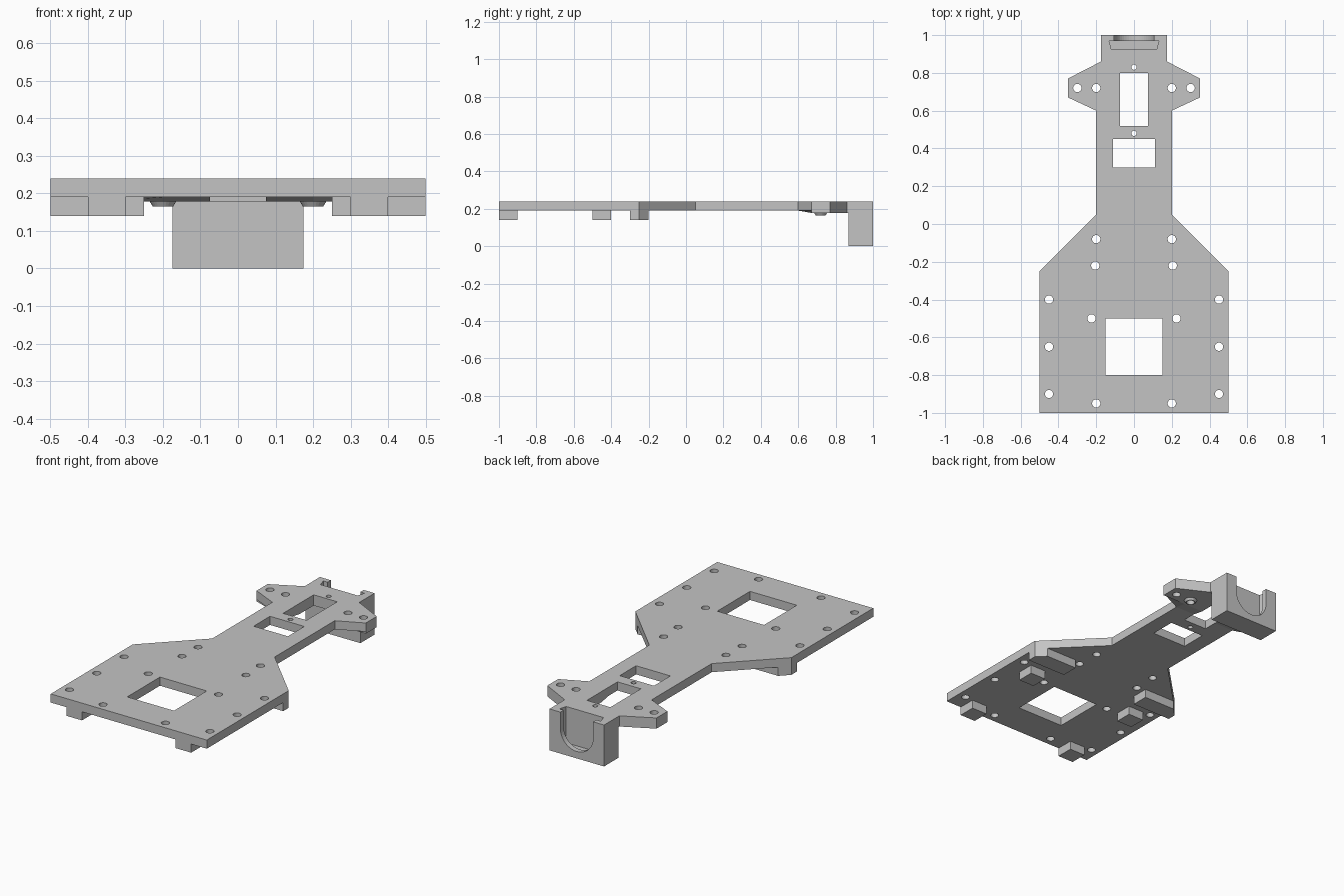
import bpy, bmesh, math

old = bpy.data.objects.get("Cube")
if old:
    bpy.data.objects.remove(old, do_unlink=True)

grey = bpy.data.materials.new("plain grey")
grey.use_nodes = True
colour = (0.55, 0.55, 0.55, 1)
grey.diffuse_color = colour
grey.node_tree.nodes["Principled BSDF"].inputs["Base Color"].default_value = colour

BASE, TOP, PAD, FOOT = 0.19, 0.24, 0.178, 0.14


def loft(bm, low, high, z0, z1):
    """Closed solid between two matching outlines."""
    a = [bm.verts.new((x, y, z0)) for x, y in low]
    b = [bm.verts.new((x, y, z1)) for x, y in high]
    bm.faces.new(a[::-1])
    bm.faces.new(b)
    for i in range(len(a)):
        j = (i + 1) % len(a)
        bm.faces.new((a[i], a[j], b[j], b[i]))


def prism(bm, outline, z0, z1):
    loft(bm, outline, outline, z0, z1)


def rect(x0, x1, y0, y1):
    return [(x0, y0), (x1, y0), (x1, y1), (x0, y1)]


def circle(x, y, r, n=24):
    return [(x + r * math.cos(math.tau * i / n), y + r * math.sin(math.tau * i / n))
            for i in range(n)]


def mirrored(half):
    """Right-hand outline from front to back, closed by its mirror image."""
    return half + [(-x, y) for x, y in reversed(half)]


def finish(name, bm):
    bmesh.ops.recalc_face_normals(bm, faces=bm.faces)
    mesh = bpy.data.meshes.new(name)
    bm.to_mesh(mesh)
    bm.free()
    mesh.materials.append(grey)
    obj = bpy.data.objects.new(name, mesh)
    bpy.context.collection.objects.link(obj)
    return obj


def cut(obj, *cutters):
    for c in cutters:
        mod = obj.modifiers.new("cut", "BOOLEAN")
        mod.operation = "DIFFERENCE"
        mod.solver = "EXACT"
        mod.object = c
    graph = bpy.context.evaluated_depsgraph_get()
    mesh = bpy.data.meshes.new_from_object(obj.evaluated_get(graph))
    obj.modifiers.clear()
    obj.data = mesh


# Windows and screw holes
bm = bmesh.new()
for w in ((0.15, -0.8, -0.5), (0.11, 0.3, 0.45), (0.075, 0.52, 0.8)):
    prism(bm, rect(-w[0], w[0], w[1], w[2]), 0.1, 0.3)
for x, y in ((0.2, -0.08), (0.205, -0.22), (0.45, -0.4), (0.225, -0.5), (0.45, -0.65),
             (0.45, -0.9), (0.2, -0.95), (0.2, 0.72), (0.3, 0.72)):
    for s in (-1, 1):
        prism(bm, circle(s * x, y, 0.022), 0.1, 0.3)
for y in (0.48, 0.83):
    prism(bm, circle(0, y, 0.014), 0.1, 0.3)
holes = finish("hole_cutter", bm)

# Main plate
bm = bmesh.new()
prism(bm, mirrored([(0.5, -1), (0.5, -0.25), (0.2, 0.05), (0.2, 0.6), (0.35, 0.67),
                    (0.35, 0.77), (0.175, 0.86), (0.175, 0.87)]), BASE, TOP)
plate = finish("chassis_plate", bm)
cut(plate, holes)

# Thickened underside of the wings, sloped at the front
bm = bmesh.new()
rear = [(0.35, 0.67), (0.35, 0.77), (0.175, 0.86), (0.175, 0.87)]
loft(bm, mirrored([(0.2, 0.67)] + rear), mirrored([(0.2, 0.6)] + rear), PAD, BASE)
wing = finish("wing_pad", bm)
cut(wing, holes)

# Tapered bosses under the inner wing holes
for side, s in (("left", 1), ("right", -1)):
    bm = bmesh.new()
    loft(bm, circle(s * 0.2, 0.72, 0.027), circle(s * 0.2, 0.72, 0.035), 0.165, PAD)
    boss = finish(side + "_boss", bm)
    cut(boss, holes)

# Feet and corner braces
for side, s in (("left", 1), ("right", -1)):
    for name, y in (("front_foot", -1), ("middle_foot", -0.5)):
        bm = bmesh.new()
        prism(bm, rect(s * 0.3, s * 0.4, y, y + 0.1), FOOT, BASE)
        finish(side + "_" + name, bm)
    bm = bmesh.new()
    brace = [(0.25, -0.3), (0.5, -0.3), (0.5, -0.25), (0.45, -0.2), (0.25, -0.2)]
    prism(bm, [(s * x, y) for x, y in brace], FOOT, BASE)
    finish(side + "_corner_brace", bm)

# Inner pocket of the rear mount
bm = bmesh.new()
prism(bm, [(-0.12, 0.925), (0.12, 0.925), (0.132, 0.97), (-0.132, 0.97)], 0.03, 0.3)
pocket = finish("pocket_cutter", bm)

# U-shaped opening through the rear lip
bm = bmesh.new()
r, zc = 0.105, 0.145
u = [(r * math.cos(math.pi * i / 24), zc - r * math.sin(math.pi * i / 24)) for i in range(25)]
u += [(-r, 0.3), (r, 0.3)]
face = bm.faces.new([bm.verts.new((x, 0.95, z)) for x, z in u])
ext = bmesh.ops.extrude_face_region(bm, geom=[face])
bmesh.ops.translate(bm, vec=(0, 0.1, 0),
                    verts=[v for v in ext["geom"] if isinstance(v, bmesh.types.BMVert)])
if not face.is_valid or len(face.edges[0].link_faces) < 2:
    bmesh.ops.holes_fill(bm, edges=bm.edges)
opening = finish("opening_cutter", bm)

# Rear mount block
bm = bmesh.new()
prism(bm, rect(-0.175, 0.175, 0.87, 1), 0, TOP)
mount = finish("rear_mount", bm)
cut(mount, pocket, opening)

for helper in (holes, pocket, opening):
    bpy.data.objects.remove(helper, do_unlink=True)
